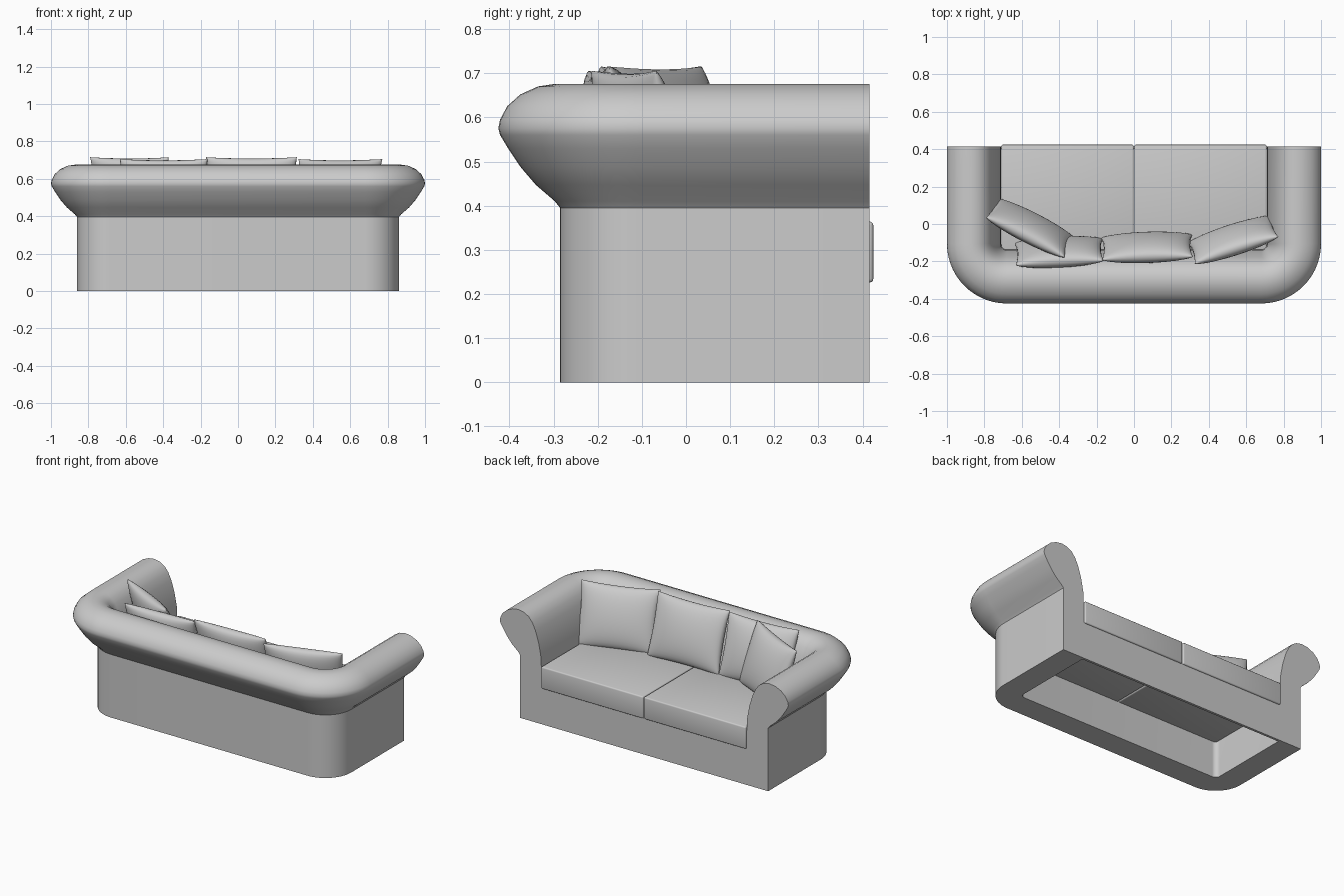
import bpy, bmesh
from math import sin, cos, pi, radians

cube = bpy.data.objects.get("Cube")
if cube:
    bpy.data.objects.remove(cube)

fabric = bpy.data.materials.new("grey_fabric")
fabric.use_nodes = True
GREY = (0.6, 0.6, 0.6, 1)
fabric.diffuse_color = GREY
fabric.node_tree.nodes["Principled BSDF"].inputs["Base Color"].default_value = GREY


def finish(name, bm, angle=35):
    """Turn a bmesh into a shaded, coloured object."""
    bmesh.ops.recalc_face_normals(bm, faces=bm.faces)
    mesh = bpy.data.meshes.new(name)
    bm.to_mesh(mesh)
    bm.free()
    mesh.materials.append(fabric)
    obj = bpy.data.objects.new(name, mesh)
    bpy.context.collection.objects.link(obj)
    bpy.ops.object.select_all(action="DESELECT")
    obj.select_set(True)
    bpy.context.view_layer.objects.active = obj
    bpy.ops.object.shade_smooth_by_angle(angle=radians(angle))
    return obj


def box(name, x0, x1, y0, y1, z0, z1, bevel=0):
    bm = bmesh.new()
    bmesh.ops.create_cube(bm, size=1)
    for v in bm.verts:
        v.co = ((x0 + x1) / 2 + v.co.x * (x1 - x0),
                (y0 + y1) / 2 + v.co.y * (y1 - y0),
                (z0 + z1) / 2 + v.co.z * (z1 - z0))
    if bevel:
        bmesh.ops.bevel(bm, geom=bm.edges[:], offset=bevel, segments=3,
                        profile=0.5, affect="EDGES")
    return finish(name, bm)


# Rolled arms and back: one wall section swept round a U-shaped plan
FRONT = 0.415
section = [(0, 0), (0, .395), (.012, .41), (.055, .447), (.09, .488), (.118, .53),
           (.136, .56), (.14, .575), (.136, .595), (.12, .625), (.09, .652),
           (.05, .67), (.01, .676), (-.03, .668), (-.06, .65), (-.085, .62),
           (-.107, .575), (-.13, .5), (-.145, .42), (-.15, .3), (-.15, 0)]
CX, CY, R, STEPS = 0.68, -0.105, 0.18, 14
stations = [(CX, FRONT, 1, 0)]
for side in (1, -1):
    arc = []
    for i in range(STEPS + 1):
        a = pi / 2 * i / STEPS
        arc.append((side * CX, CY, side * cos(a), -sin(a)))
    stations += arc if side == 1 else arc[::-1]
stations.append((-CX, FRONT, -1, 0))

bm = bmesh.new()
rings = [[bm.verts.new((x + nx * (R + d), y + ny * (R + d), z)) for d, z in section]
         for x, y, nx, ny in stations]
n = len(section)
for a, b in zip(rings, rings[1:]):
    for i in range(n):
        j = (i + 1) % n
        bm.faces.new((a[i], a[j], b[j], b[i]))
bm.faces.new(rings[0])
bm.faces.new(rings[-1])
finish("arms_and_back", bm)

# Thin panel under the seat
box("front_panel", -0.712, 0.712, 0.4, FRONT, 0, 0.228)

# Two seat cushions
for name, x0, x1 in (("right_seat_cushion", -0.709, -0.002),
                     ("left_seat_cushion", 0.002, 0.709)):
    box(name, x0, x1, -0.14, 0.424, 0.226, 0.364, 0.008)


def pillow(name, x, y, z, half_w, yaw, half_h=0.19, depth=0.062, lean=18):
    """Soft square pillow with pinched corners, leaning on the back."""
    bm = bmesh.new()
    for side in (1, -1):
        grid = bmesh.ops.create_grid(bm, x_segments=20, y_segments=20, size=1)
        for v in grid["verts"]:
            u, w = sin(v.co.x * pi / 2), sin(v.co.y * pi / 2)
            puff = (max(0, 1 - u * u) * max(0, 1 - w * w)) ** 0.42
            v.co = (u * half_w * (1 - 0.05 * (1 - w * w)),
                    side * depth * puff,
                    w * half_h * (1 - 0.05 * (1 - u * u)))
    bmesh.ops.remove_doubles(bm, verts=bm.verts[:], dist=0.0004)
    obj = finish(name, bm, 60)
    obj.location = (x, y, z)
    obj.rotation_euler = (radians(lean), 0, radians(yaw))


# Scatter pillows
pillow("right_back_pillow", -0.40, -0.15, 0.525, 0.235, 3)
pillow("middle_back_pillow", 0.07, -0.125, 0.535, 0.243, 2)
pillow("left_corner_pillow", 0.53, -0.085, 0.525, 0.235, 18)
pillow("right_corner_pillow", -0.555, -0.02, 0.535, 0.235, -27)
